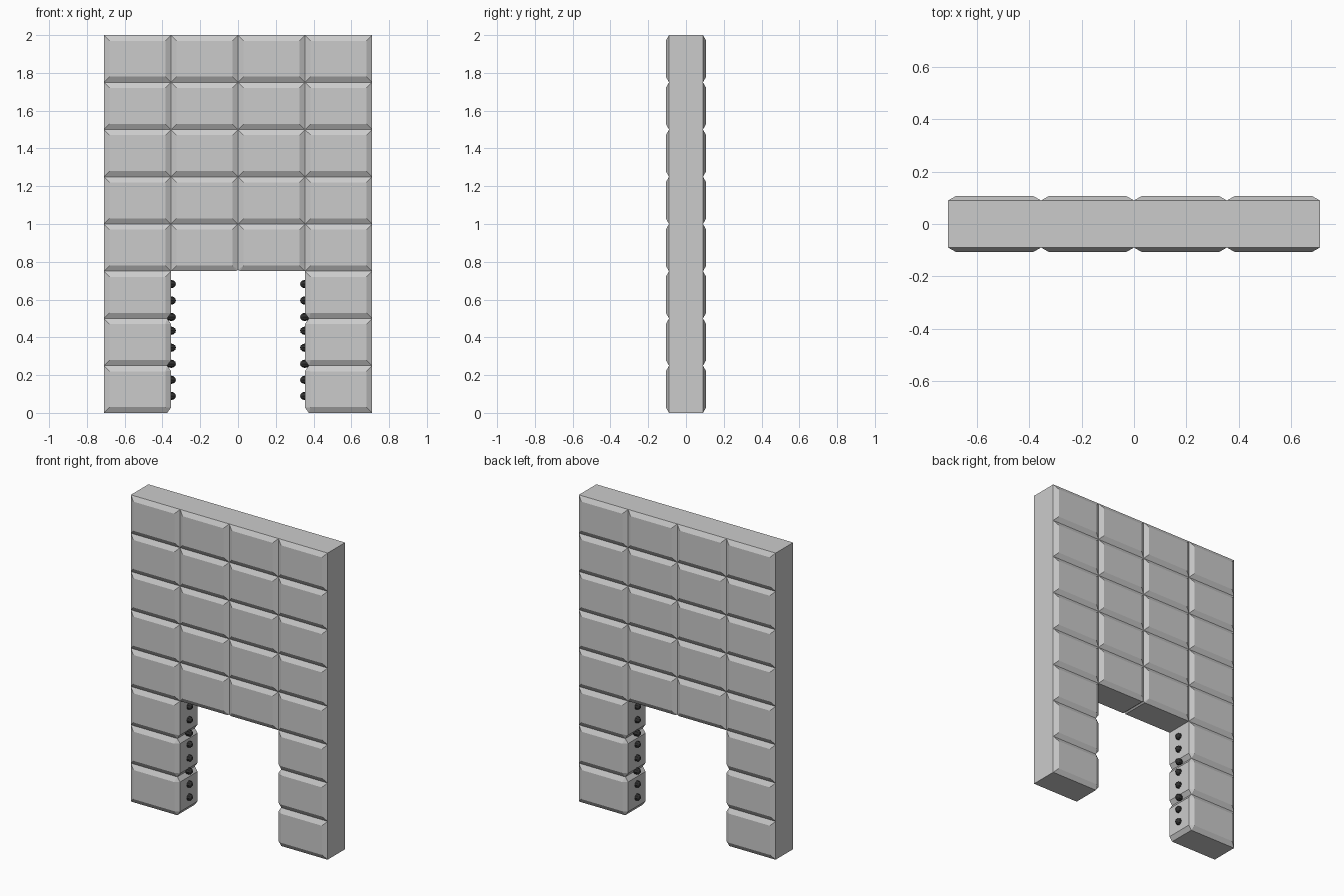
import bpy, bmesh, math
from mathutils import Matrix, Vector

if "Cube" in bpy.data.objects:
    bpy.data.objects.remove(bpy.data.objects["Cube"])

COLS, ROWS = 4, 8
W, H = 1.42 / COLS, 2.0 / ROWS
Y_CORE, Y_FACE = 0.09, 0.107
BX, BZ = 0.03, 0.03      # bevel of the front and back faces
CX, CZ = 0.02, 0.028     # corner cut on exposed inner corners


def filled(c, r):
    return 0 <= c < COLS and 0 <= r < ROWS and not (c in (1, 2) and r < 3)


def corner_cut(c, r, sx, sz):
    # pillar corners facing the opening, and the lintel middle joint
    if r < 3:
        inner = (c == 0 and sx > 0) or (c == 3 and sx < 0)
        return (CX, CZ) if inner and not (r == 2 and sz > 0) else None
    if r == 3 and sz < 0 and ((c == 1 and sx > 0) or (c == 2 and sx < 0)):
        return (0.01, 0.008)
    return None


def add_block(bm, c, r):
    cx, cz = (c - COLS / 2 + 0.5) * W, (r + 0.5) * H
    pts = []
    for sx in (-1, 1):
        for sz in (-1, 1):
            ex, ez = cx + sx * W / 2, cz + sz * H / 2
            cut = corner_cut(c, r, sx, sz)
            for sy in (-1, 1):
                pts.append((ex - sx * BX, sy * Y_FACE, ez - sz * BZ))
                if cut:
                    pts.append((ex - sx * cut[0], sy * Y_CORE, ez))
                    pts.append((ex, sy * Y_CORE, ez - sz * cut[1]))
                else:
                    pts.append((ex, sy * Y_CORE, ez))
    b = bmesh.new()
    for p in pts:
        b.verts.new(p)
    bmesh.ops.convex_hull(b, input=b.verts[:])
    bmesh.ops.dissolve_limit(b, angle_limit=0.01, verts=b.verts[:], edges=b.edges[:])
    b.normal_update()
    # leave out the faces hidden between neighbouring blocks
    for f in b.faces:
        n = f.normal
        dx = round(n.x) if abs(n.x) > 0.999 else 0
        dz = round(n.z) if abs(n.z) > 0.999 else 0
        if (dx or dz) and filled(c + dx, r + dz):
            continue
        bm.faces.new([bm.verts.new(v.co) for v in f.verts])
    b.free()


def finish(bm, name):
    me = bpy.data.meshes.new(name)
    bm.to_mesh(me)
    bm.free()
    ob = bpy.data.objects.new(name, me)
    bpy.context.collection.objects.link(ob)
    return ob


# stone block wall with doorway
bm = bmesh.new()
for c in range(COLS):
    for r in range(ROWS):
        if filled(c, r):
            add_block(bm, c, r)
bmesh.ops.remove_doubles(bm, verts=bm.verts[:], dist=0.0005)
bmesh.ops.recalc_face_normals(bm, faces=bm.faces[:])
finish(bm, "block_wall")

# dark studs lining both sides of the doorway
dark = bpy.data.materials.new("dark_stud")
dark.diffuse_color = (0.03, 0.03, 0.03, 1)
dark.use_nodes = True
dark.node_tree.nodes["Principled BSDF"].inputs["Base Color"].default_value = dark.diffuse_color
bm = bmesh.new()
for side in (-1, 1):
    for z in (0.09, 0.175, 0.26, 0.345, 0.435, 0.508, 0.595, 0.682):
        m = (Matrix.Translation((side * 0.354, 0, z))
             @ Matrix.Diagonal((1.1, 0.95, 0.95, 1))
             @ Matrix.Rotation(math.pi / 2, 4, 'Y'))
        bmesh.ops.create_uvsphere(bm, u_segments=8, v_segments=6, radius=0.023, matrix=m)
studs = finish(bm, "doorway_studs")
studs.data.materials.append(dark)
